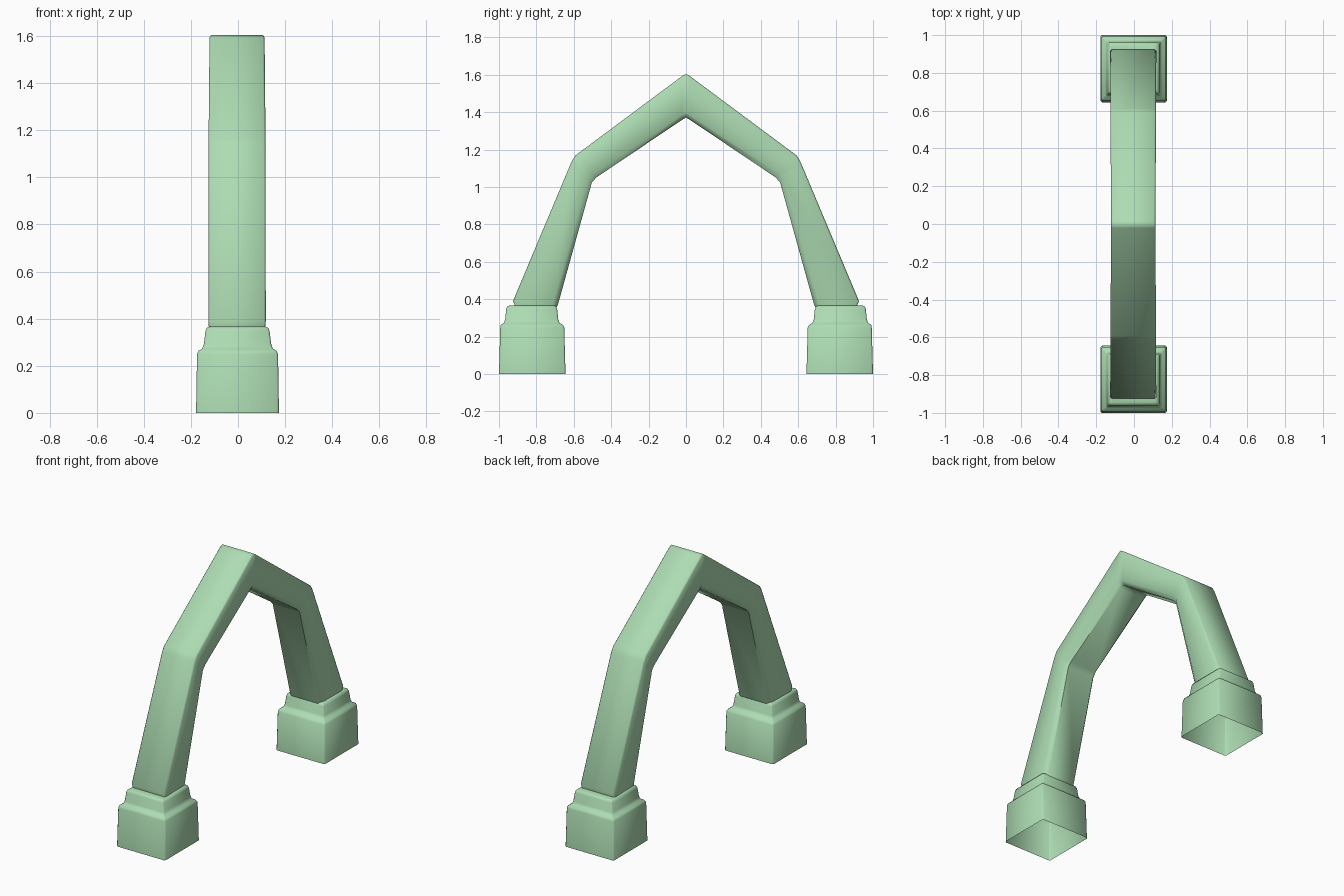
import bpy, bmesh
from mathutils import Vector

if "Cube" in bpy.data.objects:
    bpy.data.objects.remove(bpy.data.objects["Cube"])


def loft(name, rings, cap_start, cap_end):
    """Skin a list of equal-length closed rings."""
    bm = bmesh.new()
    vr = [[bm.verts.new(p) for p in r] for r in rings]
    n = len(vr[0])
    for a, b in zip(vr, vr[1:]):
        for i in range(n):
            j = (i + 1) % n
            bm.faces.new((a[i], a[j], b[j], b[i]))
    if cap_start:
        bm.faces.new(vr[0][::-1])
    if cap_end:
        bm.faces.new(vr[-1])
    bmesh.ops.recalc_face_normals(bm, faces=bm.faces)
    me = bpy.data.meshes.new(name)
    bm.to_mesh(me)
    bm.free()
    ob = bpy.data.objects.new(name, me)
    bpy.context.collection.objects.link(ob)
    mat = bpy.data.materials.get("green") or bpy.data.materials.new("green")
    mat.diffuse_color = (0.42, 0.72, 0.45, 1)
    mat.use_nodes = True
    mat.node_tree.nodes["Principled BSDF"].inputs["Base Color"].default_value = mat.diffuse_color
    me.materials.append(mat)
    bpy.ops.object.select_all(action='DESELECT')
    ob.select_set(True)
    bpy.context.view_layer.objects.active = ob
    bpy.ops.object.shade_smooth_by_angle(angle=0.9)
    return ob


def arch_ring(outer, inner, w):
    """Box section with soft outer corners and chamfered inner corners."""
    o, i = Vector((0, *outer)), Vector((0, *inner))
    d = (i - o).normalized()
    x = Vector((1, 0, 0))
    c = Vector((-0.004, 0, 0))
    half = [(o, w - 0.008), (o + d * 0.010, w),
            (i - d * 0.028, w - 0.004), (i, w - 0.024)]
    return ([c + p + x * s for p, s in half] +
            [c + p - x * s for p, s in reversed(half)])


# Pointed arch: outer and inner (y, z) from foot to peak, half width
stations = [((0.905, 0.34), (0.70, 0.34), 0.118),
            ((0.925, 0.39), (0.685, 0.37), 0.122),
            ((0.612, 1.135), (0.503, 1.025), 0.121),
            ((0.592, 1.168), (0.478, 1.052), 0.121),
            ((0.022, 1.592), (0.022, 1.358), 0.117)]
right = [arch_ring(o, i, w) for o, i, w in stations]
left = [arch_ring((-o[0], o[1]), (-i[0], i[1]), w) for o, i, w in stations]
peak = [arch_ring((0, 1.605), (0, 1.371), 0.117)]
loft("arch", right + peak + left[::-1], True, True)


# Stepped footing, open underneath: half x, half y, z
steps = [(0.176, 0.178, 0), (0.172, 0.171, 0.25), (0.165, 0.165, 0.264),
         (0.150, 0.149, 0.273), (0.143, 0.142, 0.292),
         (0.136, 0.136, 0.348), (0.130, 0.131, 0.361), (0.118, 0.119, 0.366)]


def footing_ring(cy, a, b, z):
    r = 0.008
    pts = [(a, b - r), (a - r, b), (r - a, b), (-a, b - r),
           (-a, r - b), (r - a, -b), (a - r, -b), (a, r - b)]
    return [(x - 0.002, cy + y, z) for x, y in pts]


for name, s in (("front_footing", -1), ("back_footing", 1)):
    # the foot leans very slightly toward the outside at the top
    rings = [footing_ring(s * (0.822 if z < 0.26 else 0.825), a, b, z)
             for a, b, z in steps]
    loft(name, rings, False, True)
